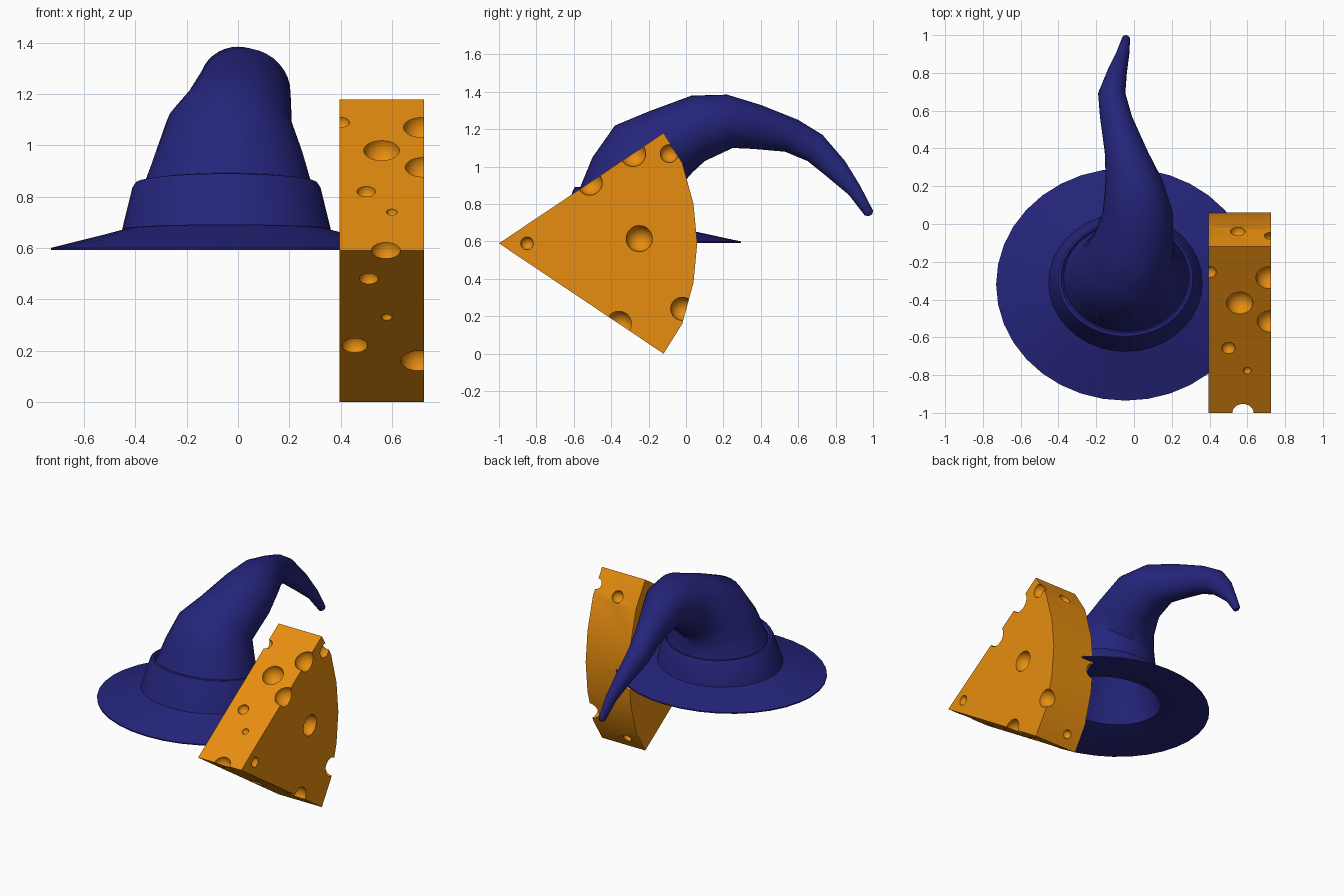
import bpy, bmesh, math
from mathutils import Vector

cube = bpy.data.objects.get("Cube")
if cube:
    bpy.data.objects.remove(cube)


def make_material(name, rgb):
    mat = bpy.data.materials.new(name)
    mat.use_nodes = True
    mat.diffuse_color = (*rgb, 1)
    mat.node_tree.nodes["Principled BSDF"].inputs["Base Color"].default_value = (*rgb, 1)
    return mat


def add_object(name, bm, mat):
    bmesh.ops.recalc_face_normals(bm, faces=bm.faces[:])
    mesh = bpy.data.meshes.new(name)
    bm.to_mesh(mesh)
    bm.free()
    mesh.materials.append(mat)
    obj = bpy.data.objects.new(name, mesh)
    bpy.context.collection.objects.link(obj)
    return obj


def smooth(obj, degrees):
    bpy.ops.object.select_all(action='DESELECT')
    obj.select_set(True)
    bpy.context.view_layer.objects.active = obj
    bpy.ops.object.shade_smooth_by_angle(angle=math.radians(degrees))


def loft(name, rings, mat, closed_loop=False, sides=36):
    """Each ring: front y, front z, back y, back z, centre x, half width."""
    bm = bmesh.new()
    loops = []
    for y0, z0, y1, z1, cx, half in rings:
        front, back = Vector((cx, y0, z0)), Vector((cx, y1, z1))
        centre = (front + back) / 2
        loop = []
        for i in range(sides):
            t = math.tau * i / sides
            side = Vector((half * math.sin(t), 0, 0))
            loop.append(bm.verts.new(centre + (front - centre) * math.cos(t) + side))
        loops.append(loop)
    pairs = list(zip(loops, loops[1:]))
    if closed_loop:
        pairs.append((loops[-1], loops[0]))
    else:
        bm.faces.new(loops[0])
        bm.faces.new(loops[-1])
    for a, b in pairs:
        for i in range(sides):
            j = (i + 1) % sides
            bm.faces.new((a[i], a[j], b[j], b[i]))
    obj = add_object(name, bm, mat)
    smooth(obj, 38)
    return obj


blue = make_material("deep blue felt", (0.018, 0.018, 0.2))
orange = make_material("orange cheese", (0.8, 0.27, 0.005))

# Hat: drooping crown from tip to base, brim, underside and hollow lining
crown = [
    (0.995, 0.745, 0.975, 0.735, -0.042, 0.012),
    (1.0, 0.765, 0.955, 0.74, -0.043, 0.022),
    (0.93, 0.9, 0.87, 0.85, -0.06, 0.035),
    (0.85, 1.03, 0.75, 0.95, -0.09, 0.052),
    (0.73, 1.17, 0.65, 1.03, -0.118, 0.072),
    (0.6, 1.25, 0.53, 1.08, -0.095, 0.085),
    (0.4, 1.33, 0.36, 1.095, -0.04, 0.115),
    (0.22, 1.385, 0.25, 1.1, 0, 0.15),
    (0.03, 1.38, 0.1, 1.03, 0.02, 0.185),
    (-0.2, 1.295, 0.035, 0.97, -0.005, 0.213),
    (-0.38, 1.22, 0, 0.93, -0.035, 0.245),
    (-0.5, 1.05, -0.005, 0.87, -0.035, 0.29),
    (-0.57, 0.88, 0, 0.8, -0.04, 0.33),
]
brim = [
    (-0.66, 0.69, 0.04, 0.655, -0.045, 0.395),
    (-0.935, 0.6, 0.295, 0.6, -0.045, 0.685),
    (-0.935, 0.592, 0.295, 0.592, -0.045, 0.685),
]
lining = [
    (-0.82, 0.592, 0.18, 0.592, -0.045, 0.555),
    (-0.62, 0.65, 0, 0.62, -0.045, 0.355),
    (-0.53, 0.87, -0.04, 0.8, -0.04, 0.29),
    (-0.42, 1.05, -0.05, 0.9, -0.035, 0.22),
]
loft("hat_body", crown + brim + lining, blue)

# Band wrapped round the foot of the crown
band = [
    (-0.675, 0.69, 0.055, 0.655, -0.045, 0.407),
    (-0.605, 0.87, 0.025, 0.8, -0.045, 0.367),
    (-0.595, 0.89, 0.015, 0.815, -0.045, 0.356),
    (-0.578, 0.892, 0.005, 0.815, -0.045, 0.343),
    (-0.565, 0.87, -0.005, 0.79, -0.045, 0.325),
    (-0.64, 0.69, 0.02, 0.655, -0.045, 0.375),
]
loft("hat_band", band, blue, closed_loop=True)

# Cheese wedge: half profile mirrored about its middle height
MID, LEFT, RIGHT = 0.59, 0.395, 0.725
upper = [(-0.12, 0.59), (-0.02, 0.43), (0.04, 0.21)]
profile = [(-1, 0)] + upper + [(0.06, 0)] + [(y, -h) for y, h in reversed(upper)]
bm = bmesh.new()
base = bm.faces.new([bm.verts.new((LEFT, y, MID + h)) for y, h in profile])
ext = bmesh.ops.extrude_face_region(bm, geom=[base])
moved = [v for v in ext["geom"] if isinstance(v, bmesh.types.BMVert)]
bmesh.ops.translate(bm, verts=moved, vec=(RIGHT - LEFT, 0, 0))
cheese = add_object("cheese_wedge", bm, orange)


def slope_y(z):
    return -1 + abs(z - MID) / MID * 0.88


# Holes: on the two cut slopes (x, z, radius), on the sides and the rind
holes = [(x, slope_y(z), z, r) for x, z, r in (
    (0.56, 0.98, 0.07), (0.715, 1.07, 0.07), (0.72, 0.915, 0.068),
    (0.5, 0.82, 0.036), (0.6, 0.74, 0.021), (0.4, 1.09, 0.035),
    (0.577, 0.59, 0.057), (0.51, 0.48, 0.037), (0.58, 0.33, 0.021),
    (0.455, 0.22, 0.05), (0.705, 0.16, 0.07))]
holes += [(RIGHT, y, z, r) for y, z, r in (
    (-0.25, 0.615, 0.07), (-0.85, 0.59, 0.034), (-0.02, 0.24, 0.062), (-0.09, 1.07, 0.048))]
holes += [(LEFT, y, z, r) for y, z, r in ((-0.3, 0.5, 0.065), (0.05, 0.53, 0.05))]
holes += [(0.55, -0.04, 1.05, 0.04), (0.5, -0.08, 0.08, 0.03)]

bm = bmesh.new()
for x, y, z, r in holes:
    made = bmesh.ops.create_uvsphere(bm, u_segments=24, v_segments=14, radius=r)
    bmesh.ops.translate(bm, verts=made["verts"], vec=(x, y, z))
cutter = add_object("hole_cutter", bm, orange)
cutter.hide_render = True

cut = cheese.modifiers.new("holes", 'BOOLEAN')
cut.operation = 'DIFFERENCE'
cut.solver = 'EXACT'
cut.object = cutter
bpy.ops.object.select_all(action='DESELECT')
cheese.select_set(True)
bpy.context.view_layer.objects.active = cheese
bpy.ops.object.modifier_apply(modifier=cut.name)
bpy.data.objects.remove(cutter)
smooth(cheese, 18)
